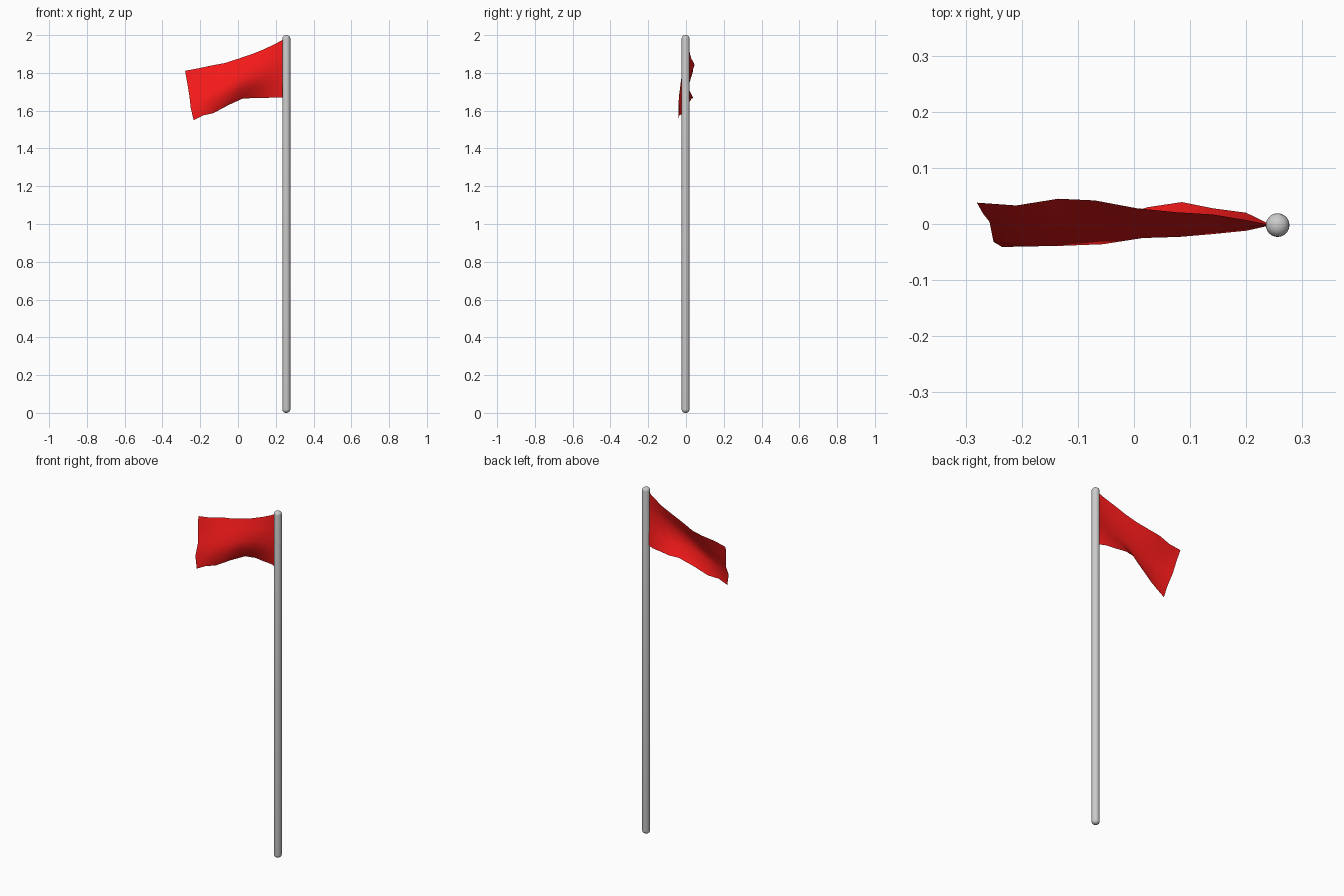
import bpy

# Pole: slim cylinder with rounded ends
bpy.ops.mesh.primitive_cylinder_add(vertices=32, radius=0.021, depth=2.0,
                                    location=(0.256, -0.002, 1.0))
pole = bpy.context.object
pole.name = "pole"
bevel = pole.modifiers.new("rounded_ends", 'BEVEL')
bevel.width = 0.019
bevel.segments = 5
bevel.limit_method = 'ANGLE'
bpy.ops.object.modifier_apply(modifier="rounded_ends")
bpy.ops.object.shade_smooth_by_angle()

# Flag: each column has top x, bottom x, top z, bottom z, then depths down the cloth
columns = [
    (0.245, 0.245, 1.980, 1.670, (-0.002, -0.002, -0.002, -0.002, -0.002)),
    (0.200, 0.200, 1.955, 1.669, (0.007, -0.005, -0.012, 0.000, 0.020)),
    (0.140, 0.140, 1.926, 1.668, (0.017, -0.006, -0.018, 0.006, 0.028)),
    (0.075, 0.085, 1.900, 1.667, (0.021, 0.000, -0.023, 0.003, 0.039)),
    (0.005, 0.025, 1.876, 1.664, (0.028, 0.008, -0.025, -0.010, 0.030)),
    (-0.070, -0.050, 1.852, 1.630, (0.042, 0.012, -0.022, -0.036, 0.008)),
    (-0.135, -0.130, 1.840, 1.587, (0.045, 0.015, -0.018, -0.039, -0.015)),
    (-0.210, -0.185, 1.824, 1.575, (0.033, 0.015, -0.012, -0.040, -0.035)),
    (-0.280, -0.235, 1.811, 1.550, (0.038, 0.018, 0.004, -0.032, -0.041)),
]
rows = 5
verts, faces = [], []
for i, (xt, xb, zt, zb, depths) in enumerate(columns):
    for j, y in enumerate(depths):
        v = j / (rows - 1)
        x = xt + (xb - xt) * v
        if i == len(columns) - 1 and j == 3:
            x -= 0.004
        verts.append((x, y, zt + (zb - zt) * v))
for i in range(len(columns) - 1):
    for j in range(rows - 1):
        a = i * rows + j
        faces.append((a, a + rows, a + rows + 1, a + 1))
mesh = bpy.data.meshes.new("flag")
mesh.from_pydata(verts, [], faces)
mesh.shade_smooth()
flag = bpy.data.objects.new("flag", mesh)
bpy.context.collection.objects.link(flag)

red = bpy.data.materials.new("red_cloth")
red.diffuse_color = (0.9, 0.01, 0.01, 1)
mesh.materials.append(red)
